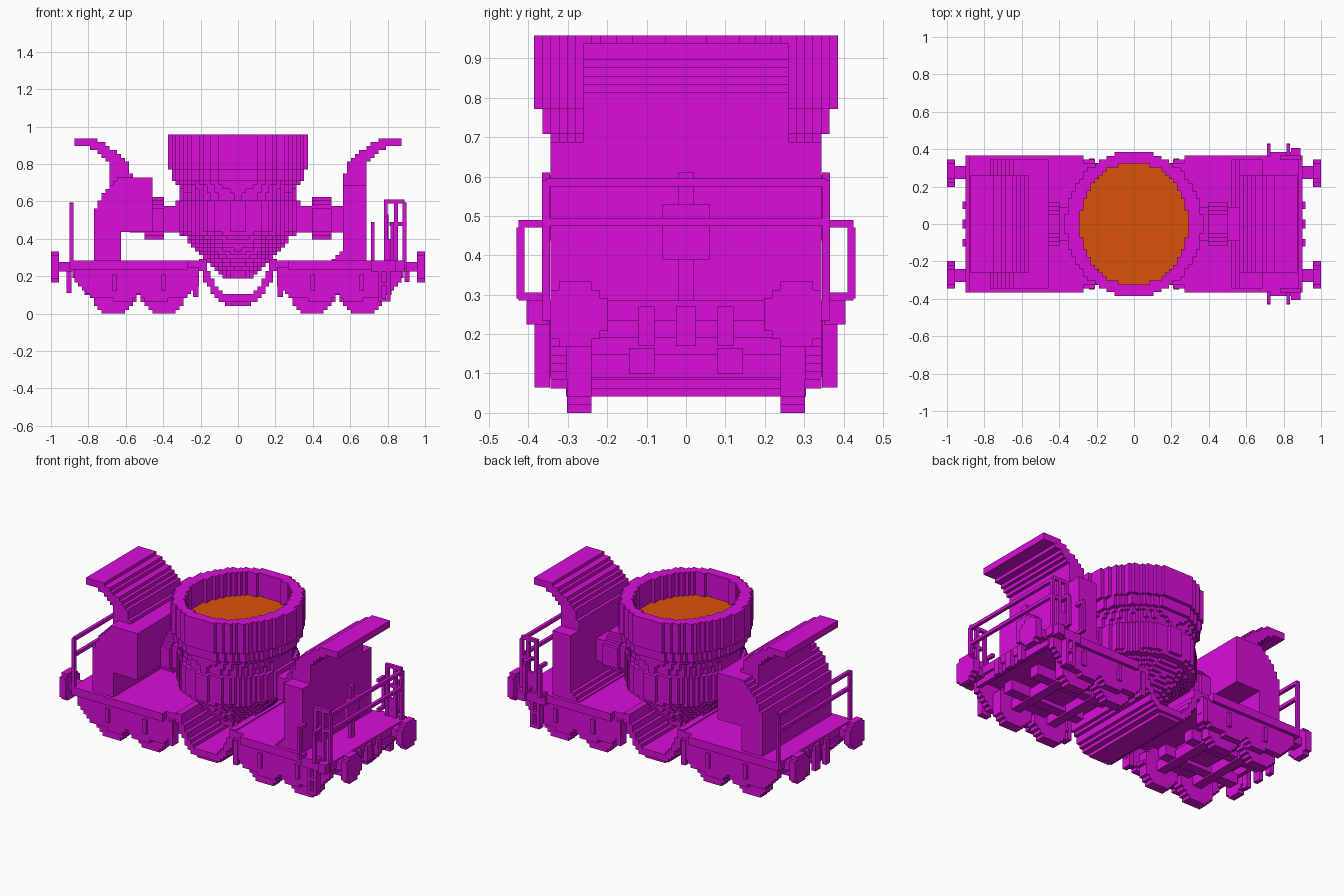
import bpy, bmesh, math

if "Cube" in bpy.data.objects:
    bpy.data.objects.remove(bpy.data.objects["Cube"], do_unlink=True)

V = 1 / 48  # block size
SHIFT = (0, -.5, 0)  # one row of blocks straddles the centre line


def material(name, rgb):
    m = bpy.data.materials.new(name)
    m.use_nodes = True
    m.diffuse_color = (*rgb, 1)
    m.node_tree.nodes["Principled BSDF"].inputs["Base Color"].default_value = (*rgb, 1)
    return m


MAGENTA = material("magenta paint", (0.7, 0.004, 0.7))
ORANGE = material("molten orange", (0.7, 0.085, 0.003))


def finish(name, bm, mat):
    bmesh.ops.recalc_face_normals(bm, faces=bm.faces)
    me = bpy.data.meshes.new(name)
    bm.to_mesh(me)
    bm.free()
    me.materials.append(mat)
    ob = bpy.data.objects.new(name, me)
    bpy.context.collection.objects.link(ob)
    return ob


def box(name, x, y, z, mat=MAGENTA):
    """Box between pairs of x, y and z limits."""
    bm = bmesh.new()
    bmesh.ops.create_cube(bm, size=1)
    for v in bm.verts:
        for i, (a, b) in enumerate((x, y, z)):
            v.co[i] = a if v.co[i] < 0 else b
    return finish(name, bm, mat)


def blocks(name, inside, lo, hi, mat=MAGENTA):
    """Skin of all grid blocks whose centre passes the inside test."""
    ranges = [range(math.floor(a / V) - 1, math.ceil(b / V) + 2) for a, b in zip(lo, hi)]
    cells = {(i, j, k) for i in ranges[0] for j in ranges[1] for k in ranges[2]
             if inside((i + .5) * V, j * V, (k + .5) * V)}
    bm, corners = bmesh.new(), {}

    def corner(c):
        if c not in corners:
            corners[c] = bm.verts.new([(n + d) * V for n, d in zip(c, SHIFT)])
        return corners[c]

    for c in cells:
        for axis in range(3):
            for side in (0, 1):
                near = list(c)
                near[axis] += 2 * side - 1
                if tuple(near) in cells:
                    continue
                ring = []
                for du, dv in ((0, 0), (1, 0), (1, 1), (0, 1)):
                    p = list(c)
                    p[axis] += side
                    p[(axis + 1) % 3] += du
                    p[(axis + 2) % 3] += dv
                    ring.append(corner(tuple(p)))
                bm.faces.new(ring if side else ring[::-1])
    return finish(name, bm, mat)


def in_poly(pts, x, z):
    hit = False
    for (x1, z1), (x2, z2) in zip(pts, pts[1:] + pts[:1]):
        if (z1 > z) != (z2 > z) and x < x1 + (z - z1) * (x2 - x1) / (z2 - z1):
            hit = not hit
    return hit


def stepped(name, pts, y0, y1, s=1):
    """Side profile turned into blocks, extruded over y, mirrored by s."""
    xs, zs = [s * p[0] for p in pts], [p[1] for p in pts]
    return blocks(name, lambda x, y, z: y0 < y < y1 and in_poly(pts, s * x, z),
                  (min(xs), y0, min(zs)), (max(xs), y1, max(zs)))


def oval(x, y, rx, ry):
    return (x / rx) ** 2 + (y / ry) ** 2 < 1


# Ladle pot with stepped walls and open top
LEVELS = [(.19, .09), (.22, .1), (.26, .15), (.31, .205), (.36, .24), (.42, .29), (.43, .335),
          (.61, .335), (.615, .31), (.66, .315), (.70, .33), (.715, .35), (.77, .35),
          (.78, .367), (.96, .367)]


def pot_radius(z):
    for (z1, r1), (z2, r2) in zip(LEVELS, LEVELS[1:]):
        if z1 <= z <= z2:
            return r1 + (r2 - r1) * (z - z1) / (z2 - z1)
    return 0


def pot(x, y, z):
    r = pot_radius(z)
    return r > 0 and oval(x, y, r, r + .022) and not (z > .79 and oval(x, y, .29, .33))


blocks("ladle_pot", pot, (-.4, -.4, .15), (.4, .4, .96))
blocks("molten_slag", lambda x, y, z: .79 < z < .81 and oval(x, y, .29, .33),
       (-.35, -.35, .76), (.35, .35, .84), ORANGE)

# Curved trough joining both halves of the chassis
stepped("trough", [(-.21, .285), (-.19, .2), (-.14, .11), (-.08, .06), (.08, .06), (.14, .11),
                   (.19, .2), (.21, .285), (.17, .285), (.15, .21), (.12, .155), (.06, .1),
                   (-.06, .1), (-.12, .155), (-.15, .21), (-.17, .285)], -.33, .33)
box("trough_keel", (-.07, .07), (-.305, .305), (.042, .063))

# Towers across nearly the full deck, and curved canopies
stepped("left_tower", [(.635, .27), (.775, .27), (.775, .51), (.755, .58), (.725, .635),
                       (.68, .69), (.64, .73), (.455, .73), (.455, .43), (.635, .43)],
        -.345, .345, -1)
stepped("right_tower", [(.5, .27), (.69, .27), (.69, .695), (.57, .695), (.57, .36)],
        -.345, .345)
CANOPY = [(.57, .69), (.69, .69), (.685, .78), (.71, .83), (.76, .87), (.82, .905), (.87, .905),
          (.87, .945), (.795, .945), (.73, .915), (.67, .88), (.61, .835), (.575, .78)]
for s, side in ((-1, "left"), (1, "right")):
    stepped(side + "_canopy", CANOPY, -.27, .27, s)

    def span(a, b):
        return sorted((s * a, s * b))

    # Trunnion shaft and collar
    box(side + "_trunnion", span(.3, .58), (-.09, .09), (.435, .575))
    blocks(side + "_trunnion_collar",
           lambda x, y, z: .395 < s * x < .5 and abs(y) < .125 and .395 < z < .615
           and abs(y) + abs(z - .505) < .17, (-.52, -.14, .37), (.52, .14, .64))

    # Deck and its narrower inner end
    box(side + "_deck", span(.27, .9), (-.365, .365), (.235, .285))
    box(side + "_deck_neck", span(.19, .27), (-.325, .325), (.235, .285))

    # Bogie: bolster, axles, centre beams
    box(side + "_bolster", span(.45, .6), (-.305, .305), (.125, .24))
    box(side + "_end_beam", span(.86, .885), (-.31, .31), (.19, .24))
    for x in (.4, .66):
        box(side + "_axle", span(x - .03, x + .03), (-.25, .25), (.09, .15))
    for t in (-1, 1):
        def across(a, b):
            return sorted((t * a, t * b))
        ya, yb = across(.305, .35)
        stepped(side + "_bogie_frame", [(.21, .24), (.21, .15), (.28, .08), (.49, .065), (.53, .1),
                                        (.57, .065), (.77, .08), (.83, .12), (.88, .2), (.88, .24)],
                ya, yb, s)
        box(side + "_frame_foot", span(.21, .24), across(.29, .35), (.09, .24))
        box(side + "_inner_beam", span(.3, .82), across(.08, .145), (.1, .165))
        for x in (.4, .66):
            ya, yb = across(.245, .305)
            blocks(side + "_wheel", lambda px, y, z: ya < y < yb and z > 0
                   and (s * px - x) ** 2 + (z - .115) ** 2 < .0144,
                   (-.82, ya, 0), (.82, yb, .25))
            box(side + "_axle_guide", span(x - .012, x + .012), across(.345, .36), (.12, .21))

        # Buffers
        box(side + "_buffer_shaft", span(.88, .97), across(.24, .31), (.225, .275))
        blocks(side + "_buffer_head", lambda x, y, z: .96 < s * x < 1
               and abs(t * y - .277) < .075 and abs(z - .25) < .08
               and abs(t * y - .277) + abs(z - .25) < .115,
               (-1, -.37, .15), (1, .37, .35))

        # End hoses and railing posts
        low = .11 if s < 0 else .17
        box(side + "_hose", span(.89, .917), across(.08, .12), (low, .27))
        box(side + "_rail_post", span(.88, .9), across(.345, .365), (.24, .59))
    box(side + "_coupler", span(.89, .917), (-.025, .025), (low, .27))
    for z in (.475, .575):
        box(side + "_end_rail", span(.88, .9), (-.355, .355), (z, z + .02))

# Brake column behind the right tower
box("brake_column", (.78, .8), (-.02, .02), (.28, .61))
box("brake_housing", (.78, .805), (-.06, .06), (.39, .53))

# Boarding steps and hand rails on the right end
for t in (-1, 1):
    def across(a, b):
        return sorted((t * a, t * b))
    box("side_step", (.71, .84), across(.35, .385), (.225, .285))
    box("corner_step", (.84, .89), across(.35, .405), (.225, .285))
    for x in (.75, .795):
        box("step_hanger", (x, x + .02), across(.345, .385), (.065, .24))
    for z in (.065, .15):
        box("foot_step", (.75, .815), across(.345, .385), (z, z + .02))
    for x in (.71, .815):
        box("grab_rail", (x, x + .02), across(.41, .43), (.29, .47))
        for z in (.285, .47):
            box("grab_bracket", (x, x + .02), across(.36, .425), (z, z + .02))
    for x, top in ((.78, .61), (.835, .59)):
        box("gate_post", (x, x + .02), across(.345, .365), (.28, top))
    box("gate_panel", (.8, .835), across(.35, .365), (.285, .4))
    for x, z in ((.78, .59), (.81, .47)):
        box("gate_bar", (x, .89), across(.345, .365), (z, z + .02))
